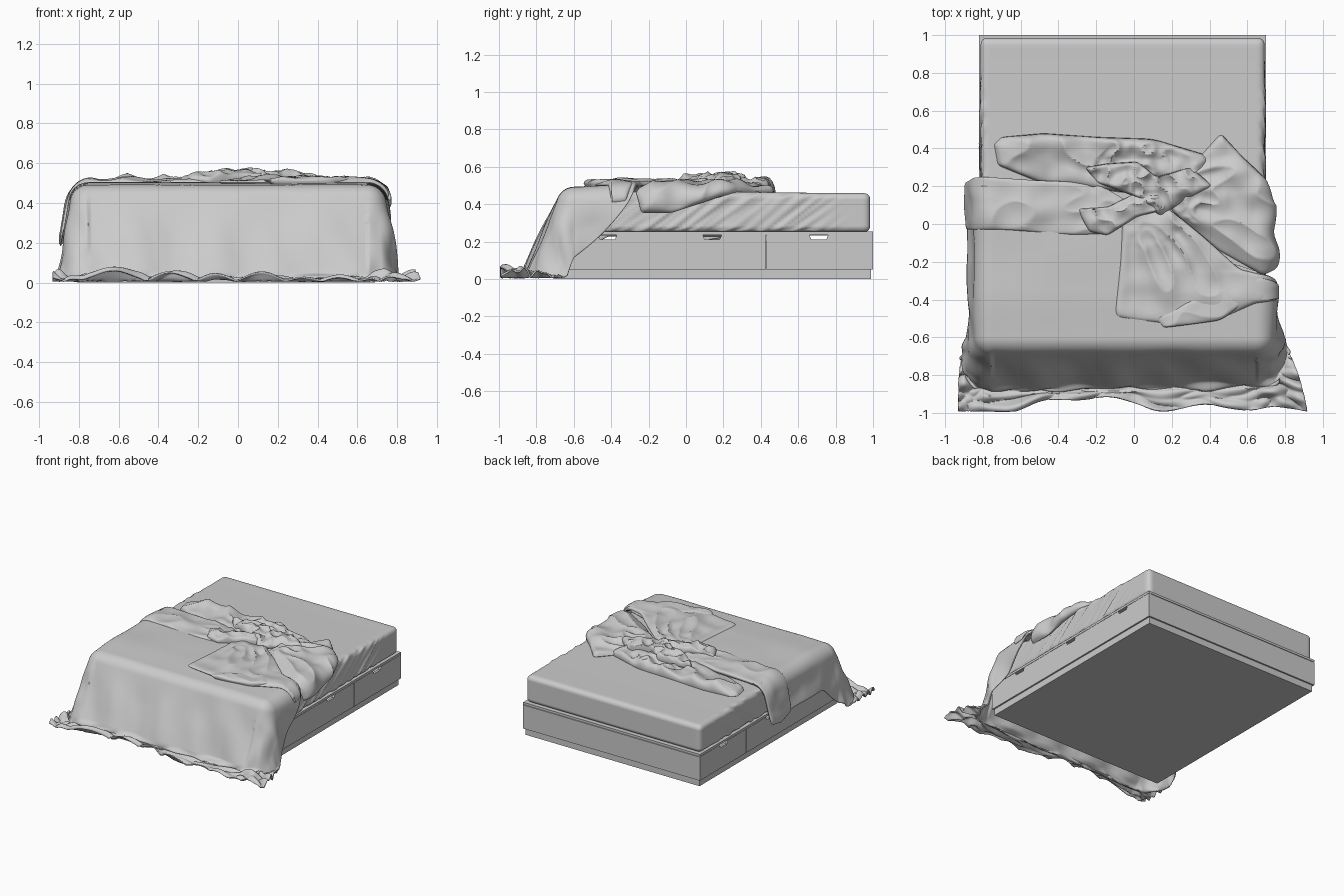
import bpy, bmesh, math
from mathutils import Vector, noise

default = bpy.data.objects.get("Cube")
if default:
    bpy.data.objects.remove(default)

grey = bpy.data.materials.new("soft_grey")
grey.use_nodes = True
COLOUR = (0.6, 0.6, 0.6, 1)
grey.diffuse_color = COLOUR
grey.node_tree.nodes["Principled BSDF"].inputs["Base Color"].default_value = COLOUR

# Bed extents and the edges the cloth falls over
LEFT, RIGHT, FOOT, HEAD = -0.82, 0.70, -0.72, 1.0
EDGE_L, EDGE_R, EDGE_F = -0.75, 0.65, -0.60
TOP, ROUND, KNOT = 0.478, 0.08, Vector((0.05, 0.17))


def finish(name, bm, smooth=None):
    bmesh.ops.recalc_face_normals(bm, faces=bm.faces)
    mesh = bpy.data.meshes.new(name)
    bm.to_mesh(mesh)
    bm.free()
    mesh.materials.append(grey)
    obj = bpy.data.objects.new(name, mesh)
    bpy.context.collection.objects.link(obj)
    if smooth:
        bpy.ops.object.select_all(action="DESELECT")
        obj.select_set(True)
        bpy.context.view_layer.objects.active = obj
        bpy.ops.object.shade_smooth_by_angle(angle=math.radians(smooth))
    return obj


def box(name, low, high):
    bm = bmesh.new()
    bmesh.ops.create_cube(bm, size=1)
    for v in bm.verts:
        v.co = Vector(((v.co[i] + 0.5) * (high[i] - low[i]) + low[i]) for i in range(3))
    return finish(name, bm)


def clamp(v, low, high):
    return max(low, min(high, v))


def lerp(a, b, t):
    return a + (b - a) * t


def ramp(v, start, end):
    t = clamp((v - start) / (end - start), 0, 1)
    return t * t * (3 - 2 * t)


# Bed base: plinth, carcass, end panels and top board
box("plinth", (LEFT + 0.012, FOOT + 0.012, 0), (RIGHT - 0.012, HEAD - 0.012, 0.05))
box("carcass", (LEFT + 0.02, FOOT + 0.02, 0.05), (RIGHT - 0.02, HEAD - 0.02, 0.2))
box("head_panel", (LEFT, HEAD - 0.02, 0.05), (RIGHT, HEAD, 0.233))
box("foot_panel", (LEFT, FOOT, 0.05), (RIGHT, FOOT + 0.02, 0.233))
box("top_board", (LEFT, FOOT, 0.237), (RIGHT, HEAD, 0.254))
box("top_board_core", (LEFT + 0.02, FOOT + 0.02, 0.233), (RIGHT - 0.02, HEAD - 0.02, 0.24))


# Drawer fronts with grip notches cut in the upper edge
def drawer_front(name, x, start, end, grips):
    profile = [(start, 0.235), (start, 0.05), (end, 0.05), (end, 0.235)]
    for mid in grips:
        profile += [(mid + 0.05, 0.235), (mid + 0.04, 0.212), (mid - 0.04, 0.212), (mid - 0.05, 0.235)]
    bm = bmesh.new()
    face = bm.faces.new([bm.verts.new((x, y, z)) for y, z in profile])
    out = bmesh.ops.extrude_face_region(bm, geom=[face])
    moved = [g for g in out["geom"] if isinstance(g, bmesh.types.BMVert)]
    bmesh.ops.translate(bm, verts=moved, vec=(0.018, 0, 0))
    finish(name, bm)


for side, x in (("left", RIGHT - 0.018), ("right", LEFT)):
    drawer_front(f"long_drawer_{side}", x, FOOT, 0.428, (0.14, -0.42))
    drawer_front(f"head_drawer_{side}", x, 0.431, HEAD, (0.71,))

# Mattress: rounded block with gathered sheet creases on its sides
low, high, soft = Vector((-0.812, -0.66, 0.25)), Vector((0.692, 0.985, 0.46)), 0.035
bm = bmesh.new()
bmesh.ops.create_cube(bm, size=1)
bmesh.ops.subdivide_edges(bm, edges=bm.edges, cuts=90, use_grid_fill=True)
for v in bm.verts:
    p = Vector(lerp(low[i], high[i], v.co[i] + 0.5) for i in range(3))
    core = Vector(clamp(p[i], low[i] + soft, high[i] - soft) for i in range(3))
    n = (p - core).normalized()
    crease = noise.noise(Vector(((p.y - 1.3 * p.z) * 24, p.z * 3, n.x)))
    fade = abs(n.x) * (1 - ramp(p.y, 0.6, 0.9))
    v.co = core + n * (soft + 0.016 * crease * fade)
    v.co.z += 0.008 * ramp(-p.y, -0.9, 0) * max(n.z, 0)
finish("mattress", bm, 60)


def drape(a, b, lift):
    """Lay a flat cloth point over the bed: top, rounded edge, drop, floor."""
    x, y = clamp(a, EDGE_L, EDGE_R), max(b, EDGE_F)
    off = Vector((a - x, b - y))
    d = off.length
    if d < 1e-6:
        return Vector((x, y, TOP + lift))
    u = off / d
    slope = math.radians(80 - (13.5 - 3 * x) * u.y * u.y)
    turn = min(d / ROUND, slope)
    rest = d - turn * ROUND
    down = ROUND * (1 - math.cos(turn)) + rest * math.sin(slope)
    excess = max(0, down - TOP + 0.008) / math.sin(slope)
    out = ROUND * math.sin(turn) + (rest - excess) * math.cos(slope)
    if excess > 0:
        down = TOP - 0.008
        turn = slope * (1 - ramp(excess, 0, 0.05))
    out += lift * math.sin(turn)
    z = TOP - down + lift * math.cos(turn)
    spread = excess * (0.75 if u.x > 0 else 0.3)
    return Vector((x + u.x * (out + spread), max(y + u.y * (out + excess * 0.75), -0.99), max(z, 0.005)))


def add_grid(bm, rows, closed=False):
    verts = [[bm.verts.new(p) for p in row] for row in rows]
    count = len(rows[0])
    for r0, r1 in zip(verts, verts[1:]):
        for i in range(count if closed else count - 1):
            j = (i + 1) % count
            bm.faces.new((r0[i], r0[j], r1[j], r1[i]))


# Blanket: large sheet over the foot end, hanging and spreading on the floor
END = -1.32
rows = []
for j in range(151):
    t = j / 150
    bl, br = lerp(0.2, END, t), lerp(-0.25, END, t)
    a0 = EDGE_L - 0.3 - 0.17 * ramp(-bl, 0.4, 0.64)
    a1 = EDGE_R + 0.5 * clamp((-0.26 - br) / 0.45, 0, 1) ** 0.65
    row = []
    for i in range(181):
        a = lerp(a0, a1, i / 180)
        back = lerp(0.2, -0.25, clamp((a - EDGE_L) / (EDGE_R - EDGE_L), 0, 1))
        b = lerp(back, END, t)
        over_x, over_y = a - clamp(a, EDGE_L, EDGE_R), min(0, b - EDGE_F)
        d = math.hypot(over_x, over_y)
        hang = ramp(d, 0.02, 0.3)
        floor = ramp(d, 0.5, 0.57)
        lift = 0.008 + 0.006 * noise.noise(Vector((a * 3, b * 3, 1)))
        lift += 0.014 * ramp(b, -0.66, -0.35) * (1 - hang)
        lift += 0.026 * hang * noise.noise(Vector((a * 5 + b, b * (5 if over_x else 2), 4)))
        lift = lerp(lift, 0.075 * abs(noise.noise(Vector((a * 4, b * 12, 7)))), floor)
        dip = ramp(a, -0.7, -0.45) * (1 - ramp(a, -0.2, 0.25))
        b += floor * ramp(d, 0.5, 0.7) * (0.08 * dip + 0.04 * noise.noise(Vector((a * 4, 0, 9))))
        row.append(drape(a, b, lift))
    rows.append(row)
bm = bmesh.new()
add_grid(bm, rows)
shell = finish("blanket", bm, 70).modifiers.new("thickness", "SOLIDIFY")
shell.thickness = 0.008
shell.offset = 0


# Crumpled folds: puffed patches creased outward from the central knot
def fold(name, outline, lift, puff, crumple, seed):
    pts = [Vector(p) for p in outline]
    centre = sum(pts, Vector((0, 0))) / len(pts)
    rim = []
    for p, q in zip(pts, pts[1:] + pts[:1]):
        rim += [p.lerp(q, k / 14) for k in range(14)]
    for _ in range(3):
        rim = [(rim[i - 1] + p * 2 + rim[(i + 1) % len(rim)]) / 4 for i, p in enumerate(rim)]
    rows = []
    for k in range(1, 43):
        r = min(k, 40) / 40
        row = []
        for p in rim:
            q = centre.lerp(p, r if k <= 40 else 1 - 0.03 * (k - 40))
            ray = q - KNOT
            dist = ray.length
            way = ray / max(dist, 0.3)
            ridge = 1 - 2 * abs(noise.noise(Vector((way.x * 3.4, way.y * 3.4, dist * 3 + seed)))) ** 0.8
            fine = noise.noise(Vector((q.x * 8, q.y * 8, seed)))
            body = math.sqrt(max(0, 1 - r ** 8))
            h = lift + body * (puff + crumple * (0.8 * ridge + 0.7 * fine - 0.3))
            if k > 40:
                h = lift - 0.008 * (k - 40)
            row.append(drape(q.x, q.y, h))
        rows.append(row)
    bm = bmesh.new()
    add_grid(bm, rows, closed=True)
    bm.verts.ensure_lookup_table()
    bm.faces.new([bm.verts[i] for i in range(len(rim))])
    finish(name, bm, 60)


fold("turned_back_band",
     [(-1.08, 0.22), (-1.1, 0.1), (-1.06, -0.03), (-0.7, -0.03), (-0.3, -0.06),
      (-0.1, -0.05), (0.0, 0.1), (-0.2, 0.22), (-0.5, 0.23), (-0.8, 0.25)],
     0.022, 0.018, 0.016, 2)
fold("rear_roll",
     [(-0.74, 0.42), (-0.72, 0.31), (-0.5, 0.22), (0.0, 0.16), (0.36, 0.16),
      (0.4, 0.36), (0.1, 0.45), (-0.2, 0.46), (-0.48, 0.48), (-0.7, 0.46)],
     -0.012, 0.05, 0.036, 5)
fold("side_flap",
     [(0.14, 0.14), (0.3, 0.3), (0.46, 0.48), (0.57, 0.36), (0.7, 0.24), (0.76, 0.1),
      (0.82, -0.08), (0.82, -0.24), (0.68, -0.27), (0.45, -0.14), (0.25, 0.02)],
     -0.008, 0.046, 0.032, 8)
fold("front_flap",
     [(-0.06, 0.06), (0.16, 0.1), (0.36, -0.06), (0.56, -0.24), (0.72, -0.28),
      (0.76, -0.4), (0.64, -0.42), (0.46, -0.5), (0.2, -0.53), (-0.1, -0.49), (-0.07, -0.2)],
     0.026, 0.022, 0.022, 11)
fold("front_flap_lip",
     [(0.12, -0.5), (0.42, -0.34), (0.66, -0.28), (0.76, -0.32), (0.77, -0.4),
      (0.66, -0.36), (0.46, -0.51), (0.16, -0.55)],
     0.034, 0.016, 0.014, 14)
fold("knot_rear",
     [(-0.26, 0.3), (-0.2, 0.22), (0.02, 0.14), (0.14, 0.04), (0.26, 0.12), (0.42, 0.2),
      (0.3, 0.3), (0.12, 0.25), (0.02, 0.33), (-0.14, 0.32)],
     0.03, 0.045, 0.034, 17)
fold("knot_front",
     [(-0.3, 0.08), (-0.24, -0.04), (-0.14, -0.06), (0.02, 0.04), (0.18, 0.08), (0.16, 0.16),
      (0.0, 0.16), (-0.14, 0.09)],
     0.035, 0.036, 0.026, 20)
